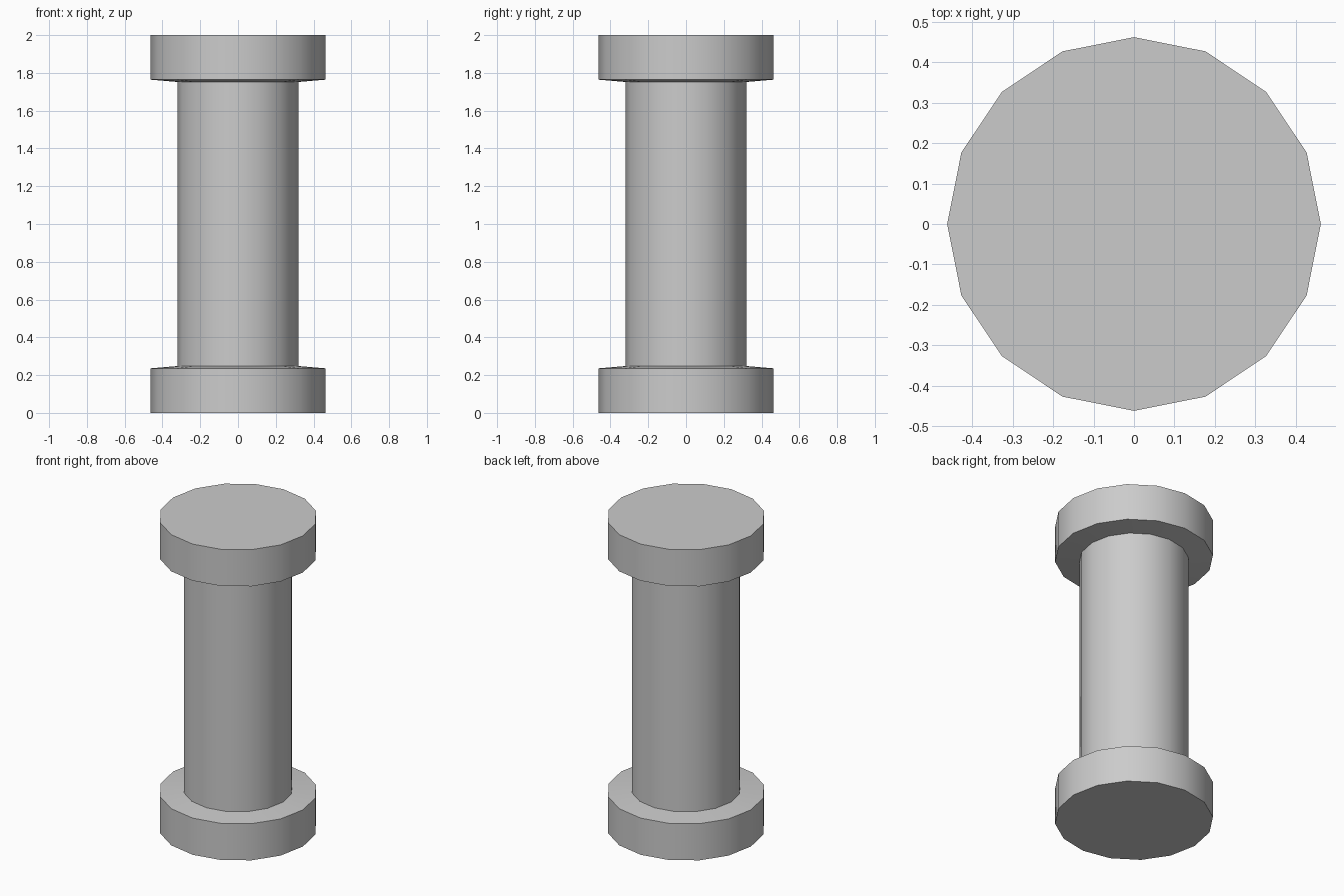
import bpy, bmesh
from math import cos, sin, pi, radians

if "Cube" in bpy.data.objects:
    bpy.data.objects.remove(bpy.data.objects["Cube"])

SIDES = 16
# Half profile (radius, z): base disc, slightly sloped shoulder, shaft, mirrored cap
lower = [(0.462, 0.0), (0.462, 0.236), (0.32, 0.248)]
profile = lower + [(r, 2.0 - z) for r, z in reversed(lower)]

# Flanged column, lathed as one closed shell
bm = bmesh.new()
rings = [[bm.verts.new((r * cos(2 * pi * i / SIDES), r * sin(2 * pi * i / SIDES), z))
          for i in range(SIDES)] for r, z in profile]
for a, b in zip(rings, rings[1:]):
    for i in range(SIDES):
        j = (i + 1) % SIDES
        bm.faces.new((a[i], a[j], b[j], b[i]))
bm.faces.new(list(reversed(rings[0])))
bm.faces.new(rings[-1])

mesh = bpy.data.meshes.new("flanged_column")
bm.to_mesh(mesh)
bm.free()
column = bpy.data.objects.new("flanged_column", mesh)
bpy.context.collection.objects.link(column)

# Smooth sides, crisp rims
bpy.context.view_layer.objects.active = column
column.select_set(True)
bpy.ops.object.shade_smooth_by_angle(angle=radians(30))
